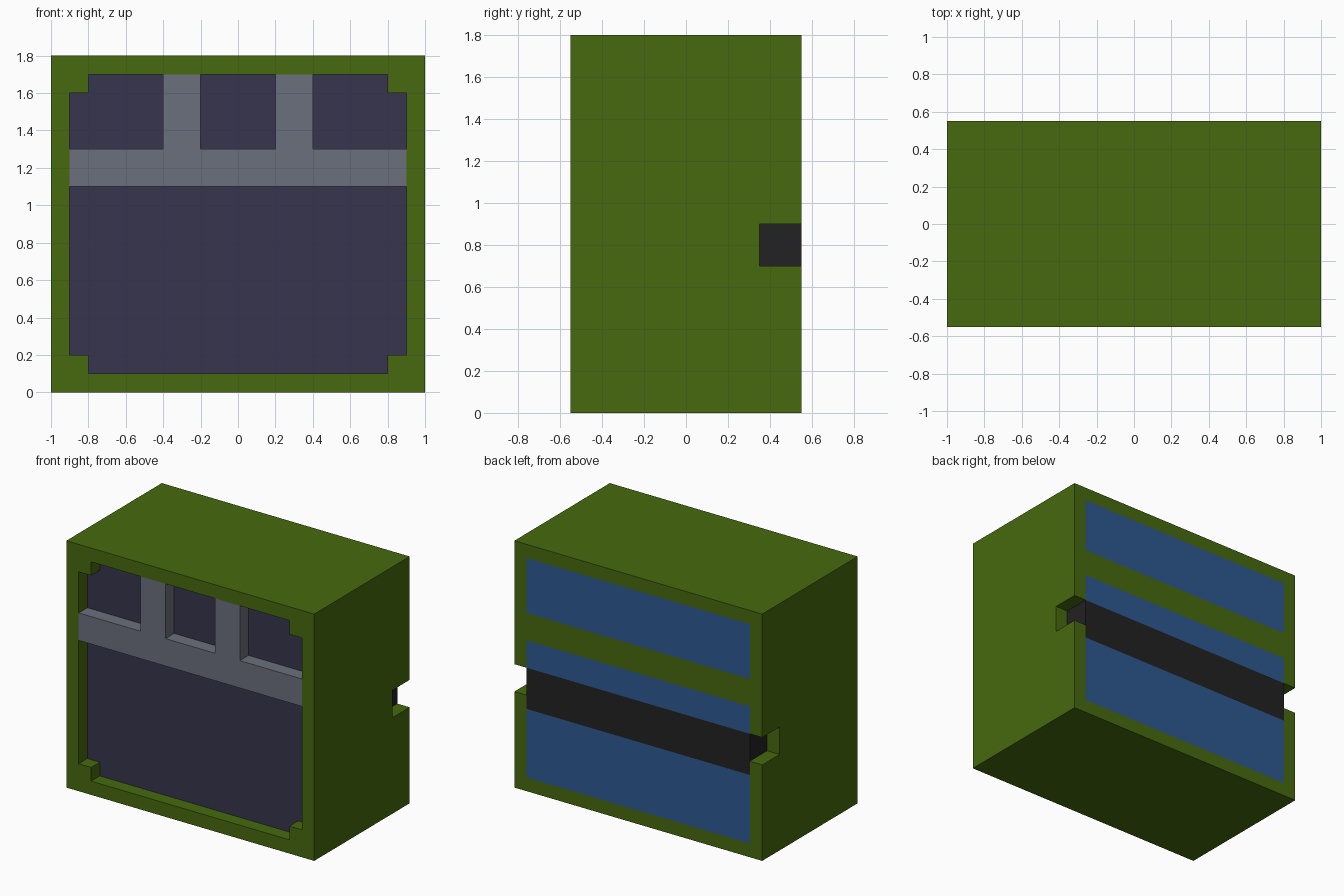
import bpy
import bmesh
from mathutils import Vector

if "Cube" in bpy.data.objects:
    bpy.data.objects.remove(bpy.data.objects["Cube"], do_unlink=True)


def linear(v):
    v /= 255
    return v / 12.92 if v <= 0.04045 else ((v + 0.055) / 1.055) ** 2.4


def material(name, *rgb):
    colour = (*[linear(v) for v in rgb], 1)
    mat = bpy.data.materials.new(name)
    mat.use_nodes = True
    mat.diffuse_color = colour
    bsdf = next(n for n in mat.node_tree.nodes if n.type == 'BSDF_PRINCIPLED')
    bsdf.inputs["Base Color"].default_value = colour
    return mat


GREEN, NAVY, BLUE, BLACK = range(4)
body_mats = [material("green", 70, 106, 14), material("dark navy", 54, 53, 77),
             material("blue", 45, 90, 146), material("black", 34, 34, 34)]
grey = material("grey", 107, 112, 124)


def box(name, x, y, z, mats=()):
    """Box spanning the given (min, max) ranges."""
    bm = bmesh.new()
    bmesh.ops.create_cube(bm, size=1)
    for v in bm.verts:
        v.co = [r[0] if c < 0 else r[1] for c, r in zip(v.co, (x, y, z))]
    mesh = bpy.data.meshes.new(name)
    bm.to_mesh(mesh)
    bm.free()
    for m in mats:
        mesh.materials.append(m)
    obj = bpy.data.objects.new(name, mesh)
    bpy.context.collection.objects.link(obj)
    return obj


def cut(target, x, y, z):
    """Subtract a box from the target and discard the cutter."""
    cutter = box("cutter", x, y, z)
    cutter.hide_render = True
    mod = target.modifiers.new("cut", 'BOOLEAN')
    mod.operation = 'DIFFERENCE'
    mod.solver = 'EXACT'
    mod.object = cutter
    bpy.context.view_layer.objects.active = target
    bpy.ops.object.modifier_apply(modifier=mod.name)
    bpy.data.objects.remove(cutter, do_unlink=True)


# Case with a stepped-corner recess in front and a notch at each back edge
case = box("case", (-1, 1), (-0.55, 0.55), (0, 1.8), body_mats)
cut(case, (-0.9, 0.9), (-0.7, -0.45), (0.2, 1.6))
cut(case, (-0.8, 0.8), (-0.7, -0.45), (0.1, 1.7))
for x in ((-1.2, -0.9), (0.9, 1.2)):
    cut(case, x, (0.35, 0.7), (0.7, 0.9))

# Divide the back face along the panel borders
bm = bmesh.new()
bm.from_mesh(case.data)
bm.normal_update()
borders = [((x, 0, 0), (1, 0, 0)) for x in (-0.9, 0.9)]
borders += [((0, 0, z), (0, 0, 1)) for z in (0.1, 0.6, 0.9, 1.1, 1.3, 1.7)]
for point, normal in borders:
    back = [f for f in bm.faces if f.normal.y > 0.9 and f.calc_center_median().y > 0.5]
    geom = back + list({e for f in back for e in f.edges}) + list({v for f in back for v in f.verts})
    bmesh.ops.bisect_plane(bm, geom=geom, dist=1e-5, plane_co=Vector(point), plane_no=Vector(normal))

# Colour the recess floor, back panels, back band and band ends
bm.normal_update()
for f in bm.faces:
    c, n = f.calc_center_bounds(), f.normal
    f.material_index = GREEN
    if n.y < -0.9 and c.y > -0.5:
        f.material_index = NAVY
    elif n.y > 0.9 and c.y > 0.5 and abs(c.x) < 0.9:
        if 0.6 < c.z < 0.9:
            f.material_index = BLACK
        elif 0.1 < c.z < 1.1 or 1.3 < c.z < 1.7:
            f.material_index = BLUE
    elif abs(n.x) > 0.9 and abs(c.x) < 0.95 and c.y > 0.3:
        f.material_index = BLACK
bm.to_mesh(case.data)
bm.free()

# Front bars, flush with the case front
depth = (-0.55, -0.44)
box("cross_bar", (-0.9, 0.9), depth, (1.1, 1.3), [grey])
for name, x in (("right_upright_bar", (-0.4, -0.2)), ("left_upright_bar", (0.2, 0.4))):
    box(name, x, depth, (1.3, 1.7), [grey])
